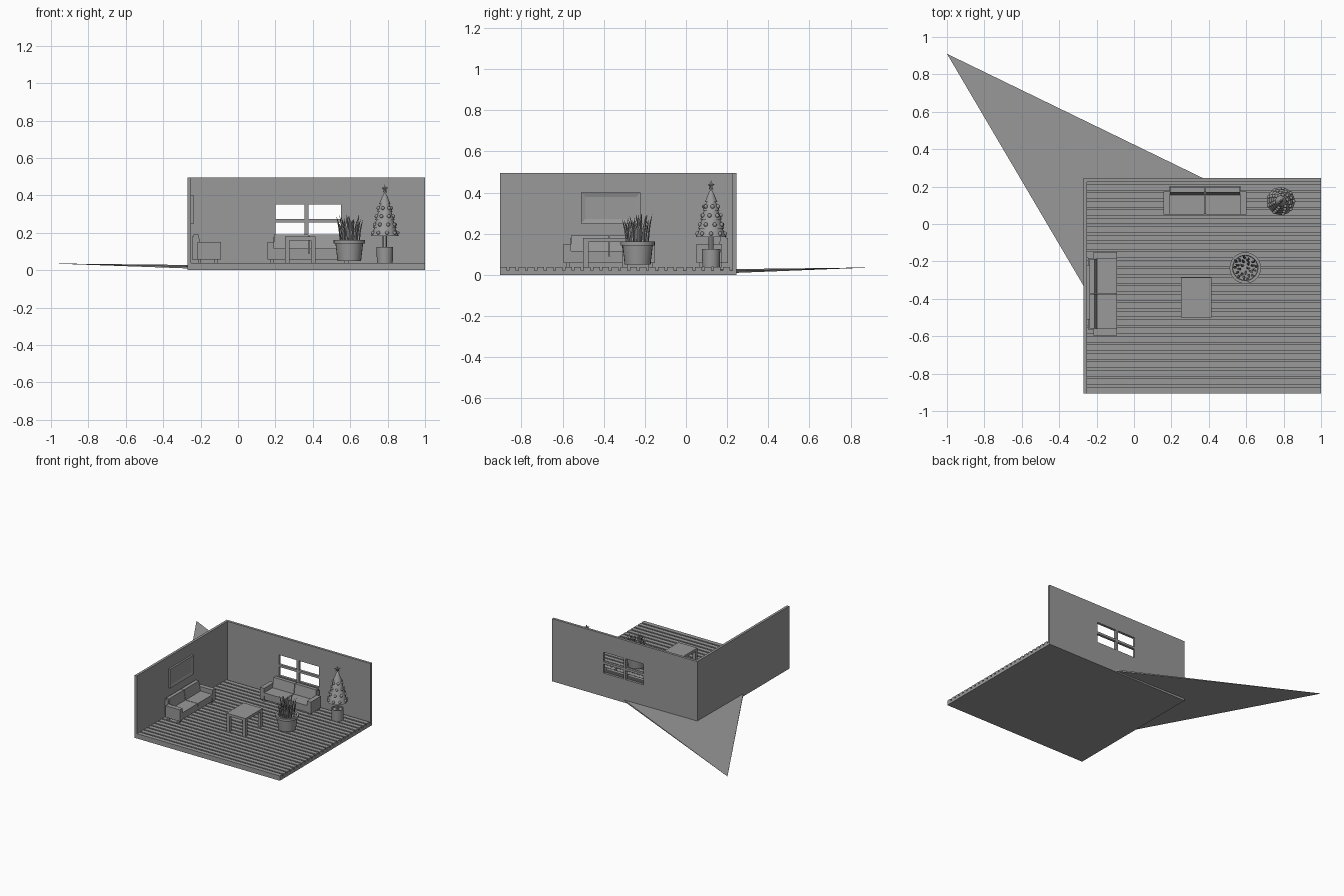
import bpy, bmesh, math, random
from mathutils import Vector, Matrix

random.seed(4)
cube = bpy.data.objects.get("Cube")
if cube:
    bpy.data.objects.remove(cube, do_unlink=True)

grey = bpy.data.materials.new("plain grey")
grey.use_nodes = True
grey.diffuse_color = (0.32, 0.32, 0.32, 1)
grey.node_tree.nodes["Principled BSDF"].inputs["Base Color"].default_value = (0.32, 0.32, 0.32, 1)


def finish(name, bm, smooth=False):
    bmesh.ops.recalc_face_normals(bm, faces=bm.faces[:])
    mesh = bpy.data.meshes.new(name)
    bm.to_mesh(mesh)
    bm.free()
    mesh.materials.append(grey)
    obj = bpy.data.objects.new(name, mesh)
    bpy.context.collection.objects.link(obj)
    if smooth:
        bpy.ops.object.select_all(action="DESELECT")
        obj.select_set(True)
        bpy.context.view_layer.objects.active = obj
        bpy.ops.object.shade_smooth_by_angle()
    return obj


def add_box(bm, x, y, z):
    """Box from (low, high) pairs."""
    size = Matrix.Diagonal((x[1] - x[0], y[1] - y[0], z[1] - z[0], 1))
    mid = Matrix.Translation((sum(x) / 2, sum(y) / 2, sum(z) / 2))
    return bmesh.ops.create_cube(bm, size=1, matrix=mid @ size)["verts"]


def box(name, x, y, z):
    bm = bmesh.new()
    add_box(bm, x, y, z)
    return finish(name, bm)


def lathe(name, profile, x, y, sides=24):
    """Turn (radius, height) points around a vertical axis."""
    bm = bmesh.new()
    verts = [bm.verts.new((x + r, y, z)) for r, z in profile]
    edges = [bm.edges.new(pair) for pair in zip(verts, verts[1:])]
    bmesh.ops.spin(bm, geom=verts + edges, cent=(x, y, 0), axis=(0, 0, 1),
                   angle=math.tau, steps=sides)
    bmesh.ops.remove_doubles(bm, verts=bm.verts[:], dist=0.0002)
    return finish(name, bm, True)


# Room shell
LEFT, RIGHT, FRONT, BACK, TOP = -0.27, 1.0, -0.905, 0.245, 0.495
FLOOR = 0.038
box("floor_slab", (LEFT, RIGHT), (FRONT, BACK), (0, 0.021))
box("left_wall", (LEFT, LEFT + 0.02), (FRONT, BACK), (0, TOP))

# Floor boards running along x
bm = bmesh.new()
count = 25
pitch = (BACK - 0.02 - FRONT) / count
for i in range(count):
    y = FRONT + i * pitch
    add_box(bm, (LEFT + 0.02, RIGHT), (y, y + pitch * 0.75), (0.02, FLOOR))
finish("floor_boards", bm)

# Back wall around a four-pane opening
bm = bmesh.new()
wall_y = (BACK - 0.02, BACK)
wx, wz = (0.2, 0.55), (0.185, 0.35)
add_box(bm, (LEFT + 0.02, wx[0]), wall_y, (0, TOP))
add_box(bm, (wx[1], RIGHT), wall_y, (0, TOP))
add_box(bm, wx, wall_y, (0, wz[0]))
add_box(bm, wx, wall_y, (wz[1], TOP))
finish("back_wall", bm)
bm = bmesh.new()
add_box(bm, (0.356, 0.376), wall_y, wz)
add_box(bm, wx, wall_y, (0.256, 0.274))
finish("window_bars", bm)

# Thin pointed sheet that runs out from under the room corner
bm = bmesh.new()
tip = Vector((-1, 0.91, 0.036))
for px, py in ((-0.23, -0.398), (0.45, 0.206)):
    for z in (0.008, 0.02):
        bm.verts.new((px, py, z))
bm.verts.new(tip)
bmesh.ops.convex_hull(bm, input=bm.verts[:])
finish("pointed_sheet", bm)

# Picture on the left wall
picture = box("picture_frame", (LEFT + 0.02, -0.236), (-0.51, -0.22), (0.25, 0.4))
bm = bmesh.new()
bm.from_mesh(picture.data)
face = max(bm.faces, key=lambda f: f.normal.x)
bmesh.ops.inset_region(bm, faces=[face], thickness=0.03, depth=-0.006)
bm.to_mesh(picture.data)
bm.free()


def sofa(name, x, y, turn):
    """Two-seat sofa facing -y before turning; origin at its middle."""
    bm = bmesh.new()
    add_box(bm, (-0.19, 0.19), (-0.07, 0.05), (0.058, 0.09))
    for s in (-1, 1):
        # Arm, seat cushion, back cushion and feet on each side
        arm = sorted((s * 0.187, s * 0.222))
        half = sorted((s * 0.002, s * 0.187))
        add_box(bm, arm, (-0.075, 0.05), (0.058, 0.15))
        add_box(bm, half, (-0.075, 0.04), (0.09, 0.115))
        cushion = add_box(bm, half, (0.03, 0.058), (0.11, 0.192))
        for v in cushion:
            if v.co.z > 0.15:
                v.co.y += 0.014
        for fy in (-0.06, 0.03):
            foot = sorted((s * 0.19, s * 0.21))
            add_box(bm, foot, (fy, fy + 0.018), (FLOOR - 0.002, 0.06))
    add_box(bm, (-0.19, 0.19), (0.05, 0.078), (0.058, 0.18))
    bmesh.ops.transform(bm, verts=bm.verts[:],
                        matrix=Matrix.Translation((x, y, 0)) @ Matrix.Rotation(turn, 4, "Z"))
    return finish(name, bm)


sofa("back_sofa", 0.38, 0.125, 0)
sofa("left_sofa", -0.167, -0.373, math.pi / 2)

# Low table
bm = bmesh.new()
tx, ty = (0.25, 0.415), (-0.5, -0.285)
add_box(bm, tx, ty, (0.16, 0.18))
for lx in (tx[0], tx[1] - 0.025):
    for ly in (ty[0], ty[1] - 0.025):
        add_box(bm, (lx, lx + 0.025), (ly, ly + 0.025), (FLOOR - 0.002, 0.162))
finish("table", bm)

# Potted plant with upright blades
PX, PY = 0.595, -0.235
lathe("plant_pot", [(0, 0.05), (0.063, 0.05), (0.074, 0.143), (0.084, 0.143),
                    (0.084, 0.162), (0.068, 0.162), (0.066, 0.145), (0, 0.145)], PX, PY)
bm = bmesh.new()
for i in range(24):
    a = i * 2.4
    r = 0.056 * math.sqrt((i + 0.5) / 24)
    out = Vector((math.cos(a), math.sin(a), 0))
    side = Vector((-out.y, out.x, 0))
    root = Vector((PX, PY, 0.143)) + out * r
    height = random.uniform(0.11, 0.16)
    rings = []
    for t, w in ((0, 0.005), (0.5, 0.008), (0.8, 0.005)):
        c = root + out * (0.022 * t * t) + side * random.uniform(-0.006, 0.006) * t
        c.z += height * t
        rings.append([bm.verts.new(c + d) for d in
                      (side * w, out * w * 0.5, -side * w, -out * w * 0.5)])
    point = bm.verts.new(root + out * 0.022 + Vector((0, 0, height)))
    for low, high in zip(rings, rings[1:]):
        for k in range(4):
            bm.faces.new((low[k], low[k - 1], high[k - 1], high[k]))
    for k in range(4):
        bm.faces.new((rings[-1][k], rings[-1][k - 1], point))
finish("plant_blades", bm)

# Decorated tree in a tub
TX, TY = 0.785, 0.122
lathe("tree_tub", [(0, FLOOR), (0.042, FLOOR), (0.045, 0.125), (0.038, 0.125),
                   (0.038, 0.115), (0, 0.115)], TX, TY)
lathe("tree_trunk", [(0, 0.11), (0.012, 0.11), (0.012, 0.2), (0, 0.2)], TX, TY, 12)
tiers = 5
profile = [(0, 0.19)]
for i in range(tiers):
    z = 0.183 + i * 0.043
    r = 0.074 - i * 0.011
    profile += [(r, z), (r - 0.018, z + 0.043)]
profile += [(0, 0.42)]
lathe("tree_tiers", profile, TX, TY)

bm = bmesh.new()
for i in range(4):
    number = 9 - i
    for k in range(number):
        a = math.tau * (k + i * 0.4) / number
        r = 0.068 - i * 0.011
        spot = Vector((TX + r * math.cos(a), TY + r * math.sin(a), 0.2 + i * 0.044))
        bmesh.ops.create_uvsphere(bm, u_segments=12, v_segments=8, radius=0.010,
                                  matrix=Matrix.Translation(spot))
finish("tree_baubles", bm, True)

# Five-pointed star
bm = bmesh.new()
rim = []
for i in range(10):
    r = 0.026 if i % 2 == 0 else 0.011
    a = math.pi / 2 + i * math.pi / 5
    rim.append(bm.verts.new((TX + r * math.cos(a), TY, 0.434 + r * math.sin(a))))
for d in (-0.009, 0.009):
    hub = bm.verts.new((TX, TY + d, 0.434))
    for i in range(10):
        bm.faces.new((rim[i - 1], rim[i], hub))
bmesh.ops.rotate(bm, verts=bm.verts[:], cent=(TX, TY, 0),
                 matrix=Matrix.Rotation(math.pi / 4, 3, "Z"))
finish("tree_star", bm)
